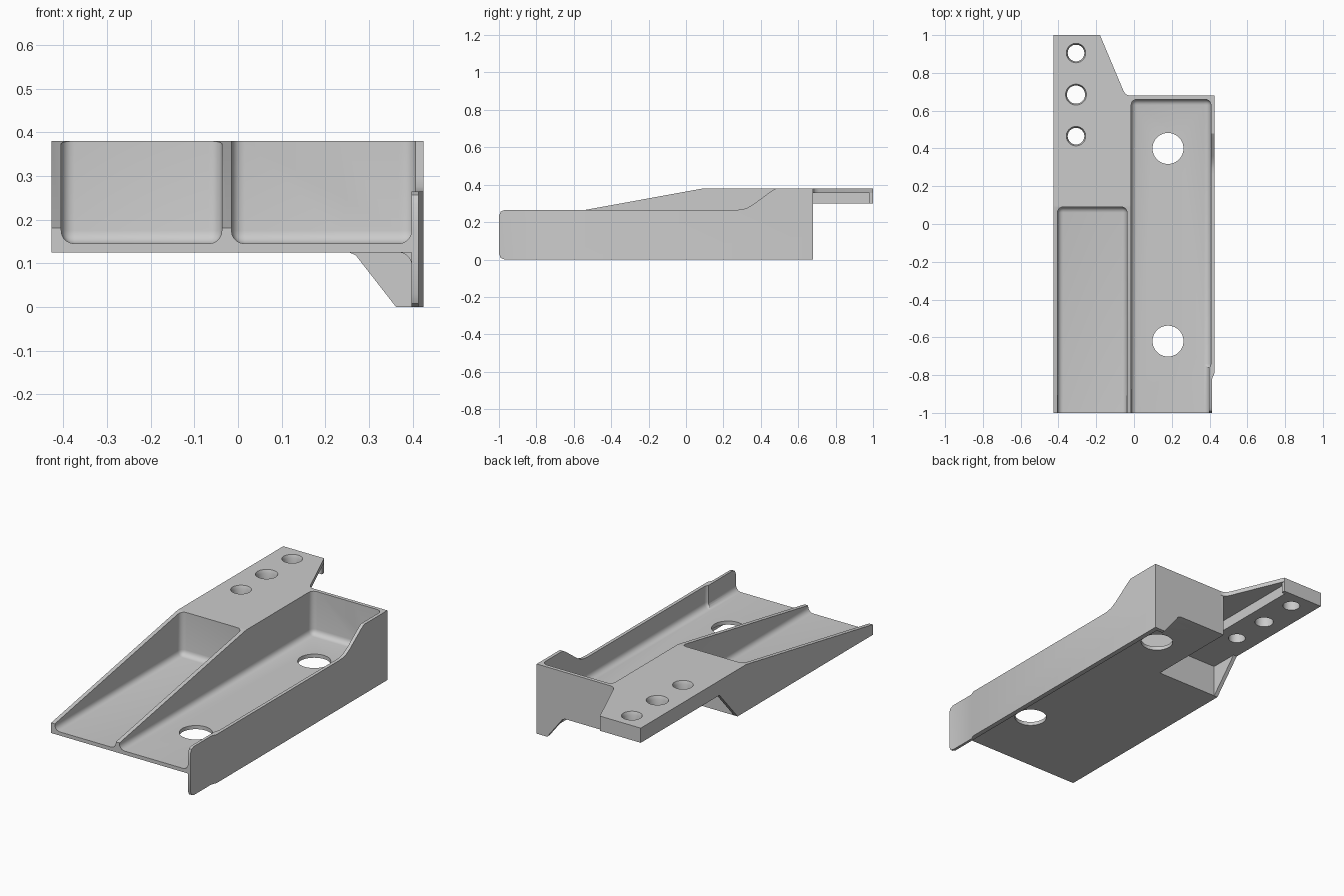
import bpy, bmesh
from math import sin, cos, pi

if "Cube" in bpy.data.objects:
    bpy.data.objects.remove(bpy.data.objects["Cube"])


def finish(bm, name):
    bmesh.ops.recalc_face_normals(bm, faces=bm.faces)
    me = bpy.data.meshes.new(name)
    bm.to_mesh(me)
    bm.free()
    ob = bpy.data.objects.new(name, me)
    bpy.context.collection.objects.link(ob)
    return ob


def prism(name, axis, pts, lo, hi):
    """Extrude a 2D outline along an axis (outline axes stay in x, y, z order)."""
    bm = bmesh.new()
    def place(p, d):
        c = list(p)
        c.insert("xyz".index(axis), d)
        return bm.verts.new(c)
    a = [place(p, lo) for p in pts]
    b = [place(p, hi) for p in pts]
    bm.faces.new(a)
    bm.faces.new(b)
    for i in range(len(pts)):
        j = (i + 1) % len(pts)
        bm.faces.new((a[i], a[j], b[j], b[i]))
    return finish(bm, name)


def box(name, x, y, z, radius=0):
    bm = bmesh.new()
    bmesh.ops.create_cube(bm, size=1)
    for v in bm.verts:
        v.co = [c[0] if t < 0 else c[1] for c, t in zip((x, y, z), v.co)]
    if radius:
        bmesh.ops.bevel(bm, geom=bm.edges[:], offset=radius, segments=5,
                        profile=0.5, affect='EDGES')
    return finish(bm, name)


def cone(name, x, y, r1, r2, z1, z2):
    bm = bmesh.new()
    bmesh.ops.create_cone(bm, cap_ends=True, segments=40, radius1=r1,
                          radius2=r2, depth=z2 - z1)
    bmesh.ops.translate(bm, vec=(x, y, (z1 + z2) / 2), verts=bm.verts)
    return finish(bm, name)


def combine(body, other, op):
    m = body.modifiers.new(op, 'BOOLEAN')
    m.operation, m.object, m.solver = op, other, 'EXACT'
    bpy.context.view_layer.objects.active = body
    bpy.ops.object.modifier_apply(modifier=m.name)
    bpy.data.objects.remove(other)


# Left tray block with sloping top
body = prism("bracket_body", 'x', [(-1, .125), (.165, .125), (.165, .38),
             (.09, .38), (-1, .181)], -.427, -.025)

# Fillet between the floor underside and the right wall
r = .03
fillet = [(.41, .13), (.368, .13), (.368, .125)]
fillet += [(.368 + r * sin(t * pi / 10), .095 + r * cos(t * pi / 10)) for t in range(1, 6)]
fillet += [(.41, .095)]

solids = [
    # Middle sloping wall
    prism("middle_wall", 'x', [(-1, .125), (.68, .125), (.68, .38),
          (.09, .38), (-1, .181)], -.037, -.015),
    # Right tray floor and back block (trimmed by the pocket cutters)
    box("right_floor", (-.03, .41), (-1, .68), (.125, .178)),
    box("back_block", (-.037, .425), (.6, .68), (.125, .38)),
    # Right side wall with swept top edge
    prism("right_wall", 'x', [(.68, 0), (.68, .38), (.48, .38), (.455, .365),
          (.36, .295), (.325, .275), (.295, .267), (.26, .265), (-.97, .265),
          (-.99, .257), (-1, .235), (-1, .03), (-.99, .008), (-.97, 0)],
          .398, .425),
    # Hanging gusset of the back wall
    prism("back_gusset", 'y', [(.255, .14), (.255, .125), (.27, .118), (.362, 0),
          (.425, 0), (.425, .14)], .658, .68),
    prism("wall_fillet", 'y', fillet, -.98, .67),
    # Mounting shelf: thick strip, thin web, end rib and side gusset
    box("shelf_strip", (-.427, -.2), (.1, 1), (.3, .38)),
    prism("shelf_web", 'z', [(-.427, .1), (-.427, 1), (-.18, 1), (-.058, .71),
          (-.048, .692), (-.036, .683), (-.02, .68), (-.02, .1)], .357, .38),
    box("shelf_end_rib", (-.25, -.18), (.98, 1), (.3, .38)),
    prism("shelf_gusset", 'x', [(.15, .125), (.165, .125), (.33, .31),
          (.15, .31)], -.427, -.405),
]
for s in solids:
    combine(body, s, 'UNION')

cutters = [
    # Rounded tray pockets
    box("left_pocket", (-.405, -.037), (-1.3, .09), (.145, .7), .03),
    box("right_pocket", (-.015, .398), (-1.3, .66), (.145, .7), .03),
    box("wall_relief", (.2, .407), (-.77, .66), (.145, .7), .03),
    # Inward jog at the front of the right wall
    prism("wall_jog", 'z', [(.413, -1.1), (.45, -1.1), (.45, -.79),
          (.426, -.79), (.413, -.82)], -.1, .5),
]
# Floor holes and countersunk shelf holes
for y in (.4, -.62):
    cutters.append(cone("floor_hole", .18, y, .082, .082, .05, .2))
for y, r in ((.905, .044), (.685, .048), (.465, .044)):
    cutters.append(cone("shelf_hole", -.307, y, r, r, .2, .5))
    cutters.append(cone("countersink", -.307, y, r, r + .01, .362, .386))
for c in cutters:
    combine(body, c, 'DIFFERENCE')

bpy.ops.object.select_all(action='DESELECT')
body.select_set(True)
bpy.context.view_layer.objects.active = body
bpy.ops.object.shade_smooth_by_angle(angle=pi / 6)
